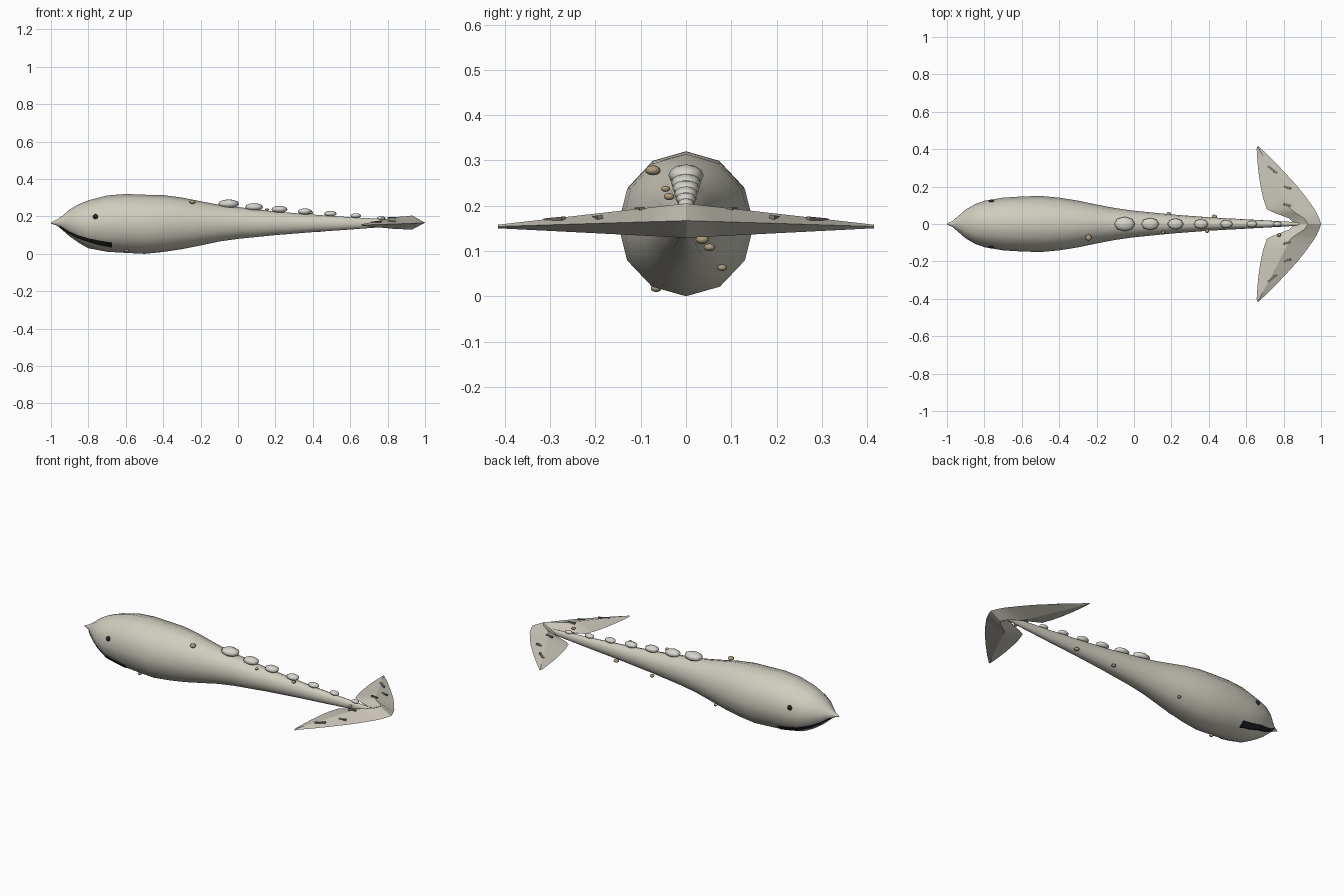
import bpy, bmesh, math
from mathutils import Matrix, Vector

if "Cube" in bpy.data.objects:
    bpy.data.objects.remove(bpy.data.objects["Cube"], do_unlink=True)


def material(name, r, g, b):
    m = bpy.data.materials.new(name)
    m.use_nodes = True
    m.diffuse_color = (r, g, b, 1)
    m.node_tree.nodes["Principled BSDF"].inputs["Base Color"].default_value = (r, g, b, 1)
    return m


skin = material("pale skin", .63, .61, .52)
fin_skin = material("fluke skin", .60, .57, .49)
bone = material("pale knuckle", .67, .66, .60)
shell = material("tan barnacle", .42, .33, .21)
scar = material("grey scar", .20, .18, .15)
dark = material("dark mouth", .016, .016, .018)
eye_dark = material("black eye", .02, .02, .022)


def finish(bm, name, mat, angle=None):
    bmesh.ops.recalc_face_normals(bm, faces=bm.faces)
    mesh = bpy.data.meshes.new(name)
    bm.to_mesh(mesh)
    bm.free()
    obj = bpy.data.objects.new(name, mesh)
    bpy.context.collection.objects.link(obj)
    mesh.materials.append(mat)
    if angle:
        bpy.ops.object.select_all(action='DESELECT')
        obj.select_set(True)
        bpy.context.view_layer.objects.active = obj
        bpy.ops.object.shade_smooth_by_angle(angle=math.radians(angle))
    return obj


def loft(bm, rings):
    loops = [[bm.verts.new(p) for p in ring] for ring in rings]
    n = len(loops[0])
    for a, b in zip(loops, loops[1:]):
        for i in range(n):
            j = (i + 1) % n
            bm.faces.new((a[i], a[j], b[j], b[i]))
    bm.faces.new(loops[0])
    bm.faces.new(loops[-1])


def lerp_table(table, x):
    for a, b in zip(table, table[1:]):
        if x <= b[0]:
            t = (x - a[0]) / (b[0] - a[0])
            return [p + (q - p) * t for p, q in zip(a, b)]
    return list(table[-1])


def ellipsoid(name, loc, size, mat, segs=8, rings=6, angle=60):
    bm = bmesh.new()
    bmesh.ops.create_uvsphere(bm, u_segments=segs, v_segments=rings, radius=1,
                              matrix=Matrix.LocRotScale(Vector(loc), None, Vector(size)))
    return finish(bm, name, mat, angle)


# Body: x, top z, bottom z, half width
PROFILE = [(-1, .168, .162, .003), (-.97, .182, .152, .016), (-.94, .203, .128, .042),
           (-.9, .237, .093, .077), (-.85, .266, .058, .106), (-.8, .286, .03, .124),
           (-.7, .312, .011, .141), (-.6, .32, .005, .147), (-.5, .316, 0, .15),
           (-.4, .314, .01, .141), (-.3, .301, .025, .125), (-.2, .281, .045, .104),
           (-.1, .262, .066, .085), (0, .25, .08, .071), (.2, .226, .1, .051),
           (.4, .21, .116, .036), (.6, .196, .13, .025), (.8, .185, .145, .014),
           (.92, .18, .155, .006)]
SIDES = 12
bm = bmesh.new()
rings = []
for x, top, bottom, w in PROFILE:
    mid, h = (top + bottom) / 2, (top - bottom) / 2
    rings.append([(x, w * math.sin(k * math.tau / SIDES), mid + h * math.cos(k * math.tau / SIDES))
                  for k in range(SIDES)])
loft(bm, rings)
finish(bm, "body", skin, 60)


def flank(x, z):
    """Half width of the body at a given length and height."""
    _, top, bottom, w = lerp_table(PROFILE, x)
    s = (z - (top + bottom) / 2) / ((top - bottom) / 2)
    return w * math.sqrt(max(0, 1 - s * s))


# Tail flukes: span y, leading x, trailing x
SPAN = [(0, .86, 1), (.03, .83, .99), (.06, .75, .976), (.08, .71, .965), (.14, .69, .922),
        (.2, .677, .875), (.28, .665, .802), (.36, .658, .725), (.4, .656, .682), (.415, .657, .666)]


def fluke_section(y):
    _, lead, trail = lerp_table(SPAN, abs(y))
    t = abs(y) / .415
    return lead, trail, .167 - .013 * t, .038 - .034 * t


bm = bmesh.new()
spans = [-s[0] for s in reversed(SPAN)] + [s[0] for s in SPAN[1:]]
rings = []
for y in spans:
    lead, trail, z, h = fluke_section(y)
    mid = (lead + trail) / 2
    rings.append([(lead, y, z), (mid, y, z + h), (trail, y, z), (mid, y, z - h)])
loft(bm, rings)
finish(bm, "tail_flukes", fin_skin, 24)

# Scars on top of the flukes
for side, label in ((1, "left"), (-1, "right")):
    for i, (x, y, turn, length) in enumerate([(.74, .29, -39, .062), (.82, .195, -15, .042),
                                              (.82, .102, -15, .042)]):
        lead, trail, z, h = fluke_section(y)
        mid = (lead + trail) / 2
        z += h * (1 - abs(x - mid) / (trail - mid))
        bm = bmesh.new()
        bmesh.ops.create_cube(bm, size=1, matrix=(
            Matrix.Translation((x, side * y, z)) @ Matrix.Rotation(-side * .1, 4, 'X')
            @ Matrix.Rotation(math.radians(side * turn), 4, 'Z')
            @ Matrix.Diagonal((length, .012, .009, 1))))
        finish(bm, f"{label}_fluke_scar_{i + 1}", scar)

# Mouth: a dark tapering band on each cheek
MOUTH = [(-.955, .149), (-.91, .117), (-.86, .092), (-.8, .073), (-.74, .058), (-.675, .047)]
for side, label in ((1, "left"), (-1, "right")):
    bm = bmesh.new()
    rings = []
    for i, (x, z) in enumerate(MOUTH):
        half = .005 + .0018 * i
        upper, lower = flank(x, z + half), flank(x, z - half)
        rings.append([(x, side * (upper - .004), z + half), (x, side * (upper + .005), z + half),
                      (x, side * (lower + .005), z - half), (x, side * (lower - .004), z - half)])
    loft(bm, rings)
    finish(bm, f"{label}_mouth", dark)
    ellipsoid(f"{label}_eye", (-.762, side * (flank(-.762, .198) - .005), .198),
              (.014, .011, .014), eye_dark, 12, 8)

# Knuckles along the back, shrinking toward the tail
KNUCKLES = [(.267, .056, .039), (.25, .048, .033), (.238, .043, .03), (.226, .039, .026),
            (.215, .034, .022), (.204, .029, .018), (.191, .024, .014)]
for i, (z, rx, ry) in enumerate(KNUCKLES):
    ellipsoid(f"back_knuckle_{i + 1}", (-.05 + .136 * i, 0, z), (rx, ry, .43 * rx), bone)

# Barnacles scattered over the skin
BARNACLES = [(-.243, -.073, .278, .017), (.155, -.045, .237, .01), (.39, -.037, .22, .012),
             (-.595, -.066, .017, .012), (.185, .052, .108, .013), (.43, .036, .125, .015),
             (-.25, .08, .063, .011), (.775, -.058, .188, .011)]
for i, (x, y, z, r) in enumerate(BARNACLES):
    ellipsoid(f"barnacle_{i + 1}", (x, y, z), (r, r, r * .65), shell)
